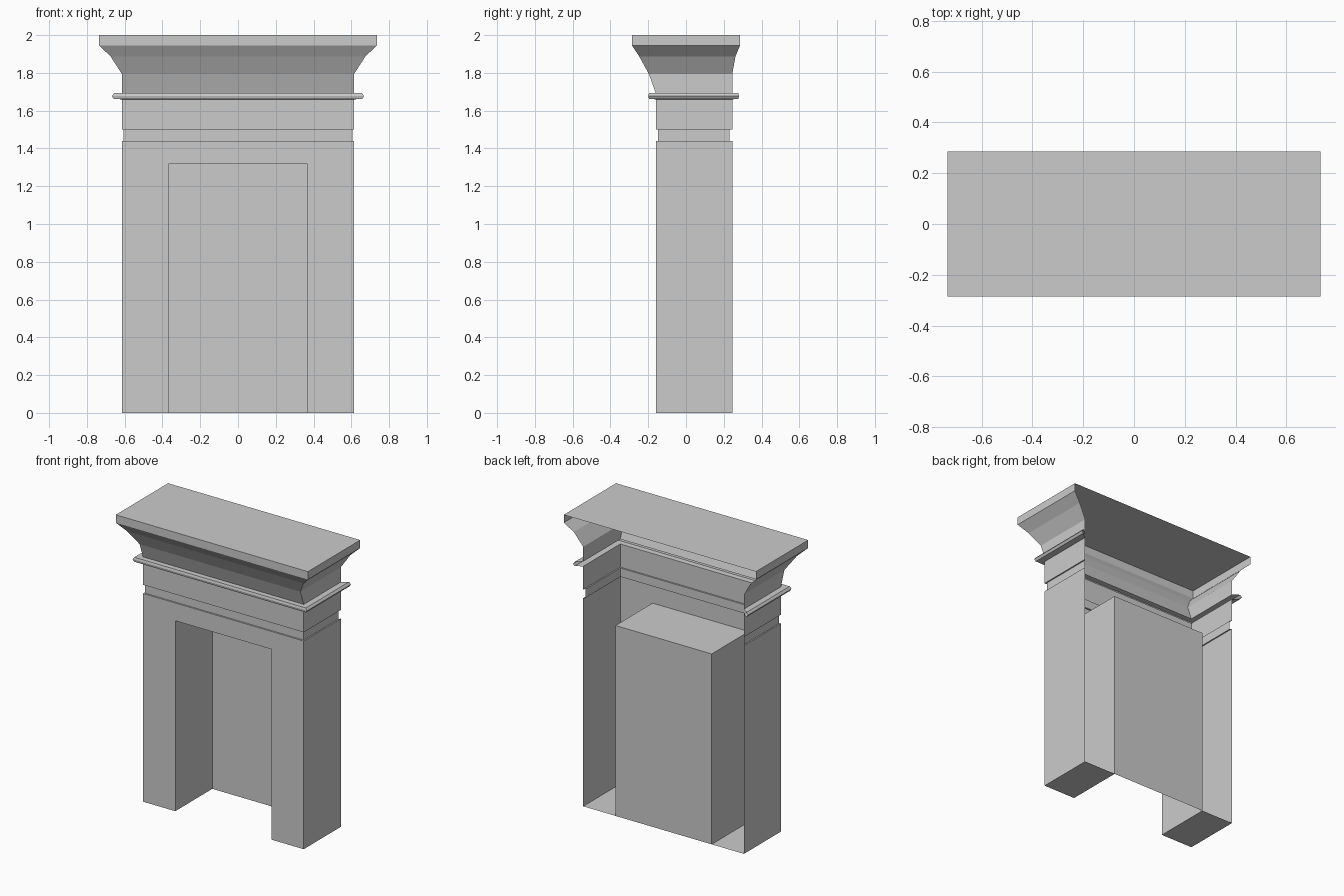
import bpy, bmesh

if "Cube" in bpy.data.objects:
    bpy.data.objects.remove(bpy.data.objects["Cube"])


def build(name, faces):
    """Make one object from a list of polygons given as point lists."""
    bm = bmesh.new()
    for pts in faces:
        bm.faces.new([bm.verts.new(p) for p in pts])
    bmesh.ops.remove_doubles(bm, verts=bm.verts, dist=1e-4)
    mesh = bpy.data.meshes.new(name)
    bm.to_mesh(mesh)
    bm.free()
    ob = bpy.data.objects.new(name, mesh)
    bpy.context.collection.objects.link(ob)
    return ob


def u_ring(level):
    """Three-sided open outline: back left, front left, front right, back right."""
    z, x, front, back = level
    return [(-x, back, z), (-x, front, z), (x, front, z), (x, back, z)]


def moulding(name, levels):
    """Loft open-backed outlines from bottom to top."""
    faces = []
    for lo, hi in zip(levels, levels[1:]):
        a, b = u_ring(lo), u_ring(hi)
        faces += [(a[i], a[i + 1], b[i + 1], b[i]) for i in range(3)]
    return build(name, faces)


W, F, B = 0.615, -0.16, 0.245      # body half width, front, back
OX, OZ = 0.368, 1.317              # opening half width, height
BODY = 1.44                        # top of the lower body

# Lower body: front with opening, side walls and soles of the two legs
body = [[(-OX, F, OZ), (OX, F, OZ), (W, F, BODY), (-W, F, BODY)]]
for s in (-1, 1):
    leg = [
        [(s * OX, F, 0), (s * W, F, 0), (s * W, F, BODY), (s * OX, F, OZ)],
        [(s * W, F, 0), (s * W, B, 0), (s * W, B, BODY), (s * W, F, BODY)],
        [(s * OX, F, 0), (s * OX, B, 0), (s * W, B, 0), (s * W, F, 0)],
    ]
    body += [f if s > 0 else f[::-1] for f in leg]
# Dissolve the seams so the front is one flat face
ob = build("surround_body", body)
bm = bmesh.new()
bm.from_mesh(ob.data)
bmesh.ops.dissolve_limit(bm, angle_limit=0.01, verts=bm.verts, edges=bm.edges)
bm.to_mesh(ob.data)
bm.free()

# Firebox: jambs, ceiling and back panel, open at front and bottom
build("firebox", [
    [(-OX, F, 0), (-OX, B, 0), (-OX, B, OZ), (-OX, F, OZ)],
    [(OX, B, 0), (OX, F, 0), (OX, F, OZ), (OX, B, OZ)],
    [(-OX, F, OZ), (-OX, B, OZ), (OX, B, OZ), (OX, F, OZ)],
    [(-OX, B, 0), (OX, B, 0), (OX, B, OZ), (-OX, B, OZ)],
])

# Groove and frieze (z, half width, front, back)
moulding("frieze", [
    (BODY, W, F, B), (BODY, 0.606, -0.149, 0.231),
    (1.5, 0.606, -0.149, 0.231), (1.5, W, F, B), (1.66, W, F, B),
])

# Narrow projecting band
moulding("band", [
    (1.66, W, F, B), (1.662, 0.658, -0.196, 0.277), (1.678, 0.668, -0.2, 0.281),
    (1.693, 0.656, -0.196, 0.278), (1.693, W, F, B),
])

# Flared cornice and slab edge
moulding("cornice", [
    (1.693, W, F, B), (1.795, W, -0.197, B), (1.888, 0.675, -0.248, 0.262),
    (1.945, 0.735, -0.286, 0.286), (2.0, 0.735, -0.286, 0.286),
])

# Mantel top
build("mantel_top", [u_ring((2.0, 0.735, -0.286, 0.286))])
